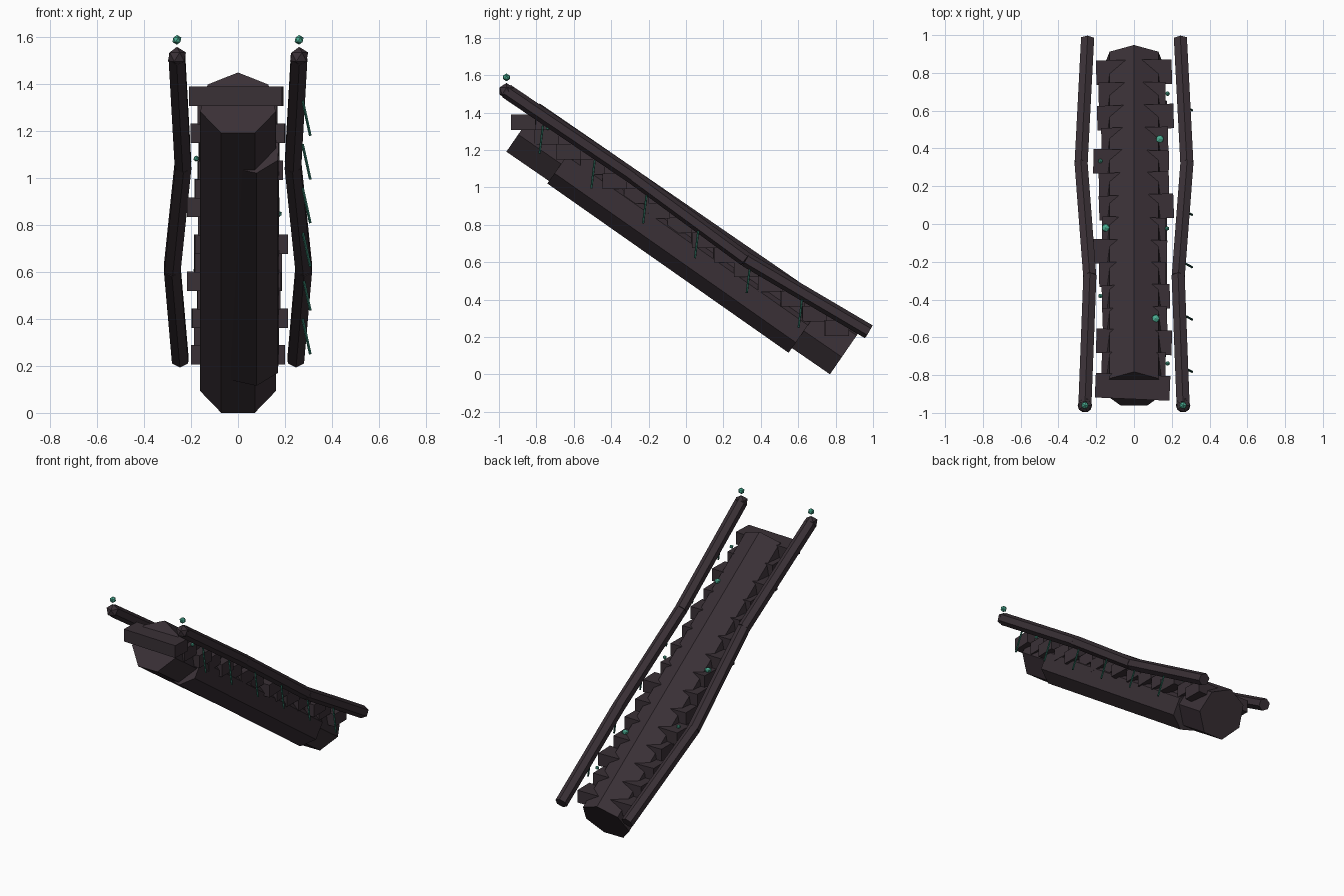
import bpy
import bmesh
import math
import random
from mathutils import Vector, Matrix

random.seed(4)
cube = bpy.data.objects.get("Cube")
if cube:
    bpy.data.objects.remove(cube, do_unlink=True)


def material(name, rgb):
    mat = bpy.data.materials.new(name)
    mat.use_nodes = True
    mat.diffuse_color = (*rgb, 1)
    node = next(n for n in mat.node_tree.nodes if n.type == "BSDF_PRINCIPLED")
    node.inputs["Base Color"].default_value = (*rgb, 1)
    node.inputs["Roughness"].default_value = 0.9
    return mat


BARK = material("dark bark", (0.042, 0.030, 0.037))
GLOW = material("glowing green", (0.07, 0.42, 0.29))
VINE = material("vine green", (0.02, 0.12, 0.085))


def finish(name, bm, mat):
    bmesh.ops.recalc_face_normals(bm, faces=bm.faces)
    mesh = bpy.data.meshes.new(name)
    bm.to_mesh(mesh)
    bm.free()
    mesh.materials.append(mat)
    obj = bpy.data.objects.new(name, mesh)
    bpy.context.collection.objects.link(obj)
    return obj


def prism(name, start, end, radius, sides, mat, roll=0.0):
    """Closed prism between two points, first corner upward plus roll."""
    start, end = Vector(start), Vector(end)
    along = (end - start).normalized()
    side = along.cross(Vector((0, 0, 1))).normalized()
    up = side.cross(along)
    bm = bmesh.new()
    rings = []
    for centre in (start, end):
        ring = []
        for i in range(sides):
            a = math.radians(roll) + math.tau * i / sides
            ring.append(bm.verts.new(centre + radius * (side * math.sin(a) + up * math.cos(a))))
        rings.append(ring)
        bm.faces.new(ring)
    for i in range(sides):
        j = (i + 1) % sides
        bm.faces.new((rings[0][i], rings[0][j], rings[1][j], rings[1][i]))
    return finish(name, bm, mat)


def ball(name, centre, radius, mat, squash=1.0):
    bm = bmesh.new()
    bmesh.ops.create_icosphere(bm, subdivisions=1, radius=radius)
    bmesh.ops.transform(bm, verts=bm.verts,
                        matrix=Matrix.Translation(centre) @ Matrix.Diagonal((1, 1, squash, 1)))
    return finish(name, bm, mat)


# Sloping seven-sided trunk with a smaller swelling on its lower left
prism("trunk", (0, -0.876, 1.313), (0, 0.854, 0.123), 0.165, 7, BARK)
prism("trunk_swelling", (0.055, -0.668, 1.125), (0.055, 0.622, 0.22), 0.13, 7, BARK, 15)

# Steps: every second one is wider, given as reach to each side
wide = [(0.205, 0.19), (0.2, 0.2), (0.17, 0.19), (0.215, 0.175),
        (0.185, 0.21), (0.215, 0.185), (0.195, 0.21), (0.2, 0.2)]
COUNT = 15


def step_place(i):
    return -0.862 + 0.119 * i, 1.347 - 0.0786 * i


for i in range(COUNT):
    if i % 2 == 0:
        right, left = wide[i // 2]
    else:
        right, left = random.uniform(0.165, 0.19), random.uniform(0.165, 0.19)
    y, z = step_place(i)
    turn = -2.5 if i == 0 else random.uniform(-2.5, 2.5)
    bm = bmesh.new()
    bmesh.ops.create_cube(bm, size=1)
    bmesh.ops.transform(bm, verts=bm.verts, matrix=(
        Matrix.Translation(((left - right) / 2, y, z))
        @ Matrix.Rotation(math.radians(turn), 4, "Z")
        @ Matrix.Diagonal((left + right, 0.13, 0.083, 1))))
    finish(f"step_{i + 1}", bm, BARK)

# Crooked rails of three lengths each, with knobs and lights at the top
rail_path = [(0.26, -0.96, 1.515), (0.234, -0.28, 1.055), (0.28, 0.32, 0.615), (0.246, 0.977, 0.228)]
for label, sign in (("left", 1), ("right", -1)):
    points = [(sign * x, y, z) for x, y, z in rail_path]
    for k in range(3):
        prism(f"{label}_rail_{k + 1}", points[k], points[k + 1], 0.04, 6, BARK)
    top = Vector(points[0])
    ball(f"{label}_rail_knob", top, 0.043, BARK)
    ball(f"{label}_rail_light", top + Vector((0, 0, 0.073)), 0.021, GLOW)

# Hanging vines along the left rail
for k in range(6):
    y, z = -0.765 + 0.277 * k, 1.33 - 0.186 * k
    prism(f"hanging_vine_{k + 1}", (0.275, y, z), (0.308, y - 0.018, z - 0.15), 0.006, 5, VINE)

# Small buds resting on the step ends
for k, (x, i) in enumerate([(0.178, 1), (-0.178, 4), (0.175, 7), (-0.178, 10), (0.178, 13)]):
    y, z = step_place(i)
    ball(f"small_bud_{k + 1}", (x, y + 0.005, z + 0.05), 0.013, GLOW)

# Larger flattened buds on the trunk shoulders
for k, (x, y, z) in enumerate([(0.115, -0.5, 1.195), (-0.15, -0.02, 0.85), (0.137, 0.45, 0.535)]):
    ball(f"large_bud_{k + 1}", (x, y, z), 0.023, GLOW, 0.7)
